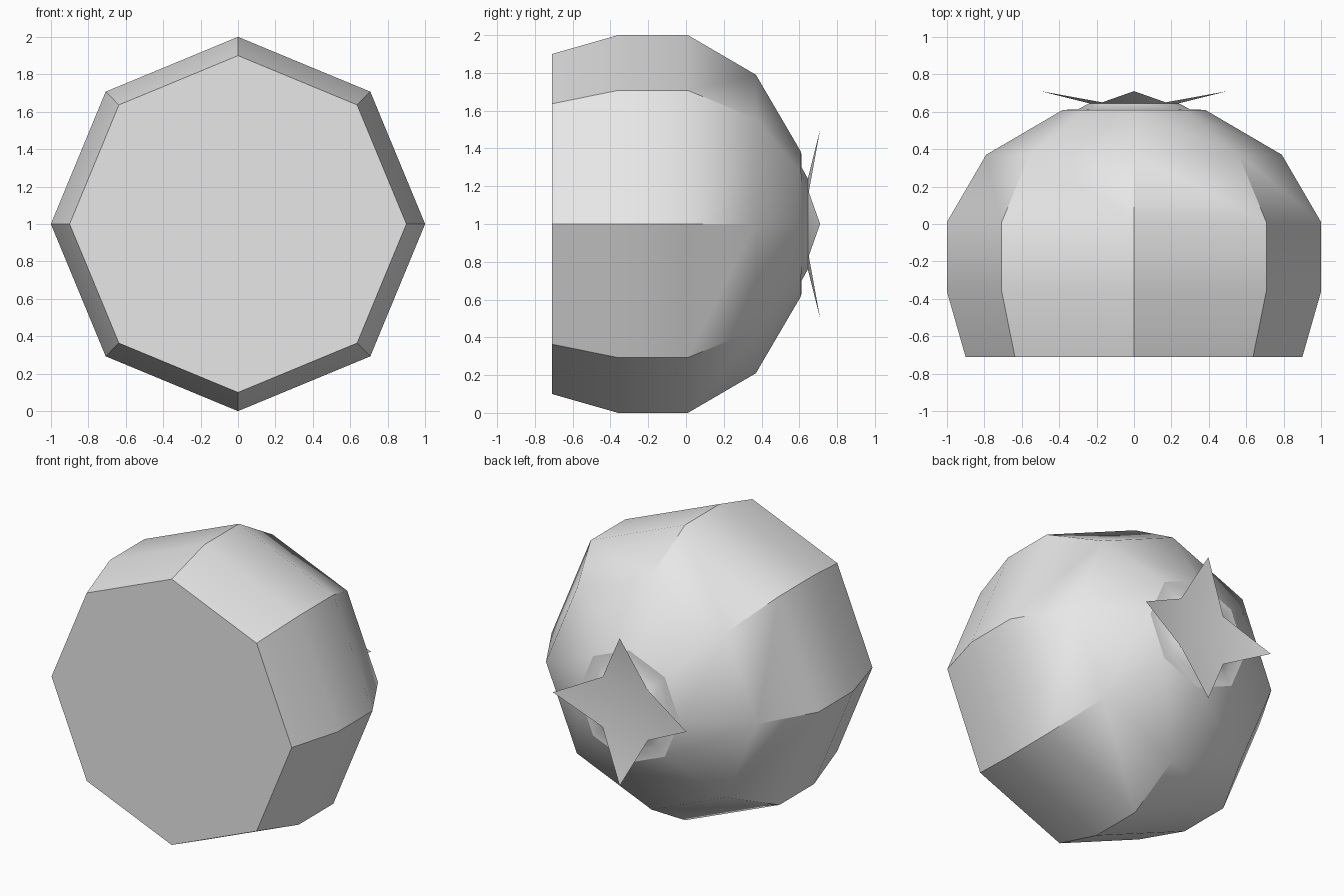
import bpy, bmesh
from math import sin, cos, pi, radians

cube = bpy.data.objects.get("Cube")
if cube:
    bpy.data.objects.remove(cube, do_unlink=True)

SIDES = 8
grey = bpy.data.materials.new("plain grey")
grey.use_nodes = True
grey.diffuse_color = (0.8, 0.8, 0.8, 1)
grey.node_tree.nodes["Principled BSDF"].inputs["Base Color"].default_value = (0.8, 0.8, 0.8, 1)


def ring(bm, radius, y):
    """Octagon around the y axis with corners on the x and z axes."""
    return [bm.verts.new((radius * cos(2 * pi * i / SIDES), y,
                          1 + radius * sin(2 * pi * i / SIDES)))
            for i in range(SIDES)]


def bridge(bm, a, b):
    for i in range(SIDES):
        j = (i + 1) % SIDES
        bm.faces.new((a[i], a[j], b[j], b[i]))


def finish(bm, name):
    bmesh.ops.recalc_face_normals(bm, faces=bm.faces)
    mesh = bpy.data.meshes.new(name)
    bm.to_mesh(mesh)
    bm.free()
    mesh.materials.append(grey)
    obj = bpy.data.objects.new(name, mesh)
    bpy.context.collection.objects.link(obj)
    bpy.ops.object.select_all(action='DESELECT')
    obj.select_set(True)
    bpy.context.view_layer.objects.active = obj
    bpy.ops.object.shade_smooth_by_angle(angle=radians(30))


# Rounded body with a flat front and a short raised neck at the back
bm = bmesh.new()
profile = [(0.90, -0.71), (1.0, -0.36), (1.0, 0.01), (0.79, 0.37),
           (0.38, 0.61), (0.30, 0.612), (0.24, 0.645)]
rings = [ring(bm, r, y) for r, y in profile]
for a, b in zip(rings, rings[1:]):
    bridge(bm, a, b)
bm.faces.new(rings[0])
bm.faces.new(rings[-1])
finish(bm, "round_body")

# Four-pointed crown: every other corner is pulled out and back
bm = bmesh.new()
base = ring(bm, 0.24, 0.645)
top = ring(bm, 0.24, 0.65)
for v in top[::2]:
    v.co.x *= 0.5 / 0.24
    v.co.z = 1 + (v.co.z - 1) * 0.5 / 0.24
    v.co.y = 0.71
for i in range(0, SIDES, 2):
    bm.faces.new((top[i - 1], top[i], top[i + 1]))
    bm.faces.new((base[i], top[i], top[i - 1], base[i - 1]))
    bm.faces.new((base[i], base[i + 1], top[i + 1], top[i]))
bm.faces.new(top[1::2])
bm.faces.new(base)
finish(bm, "star_crown")
